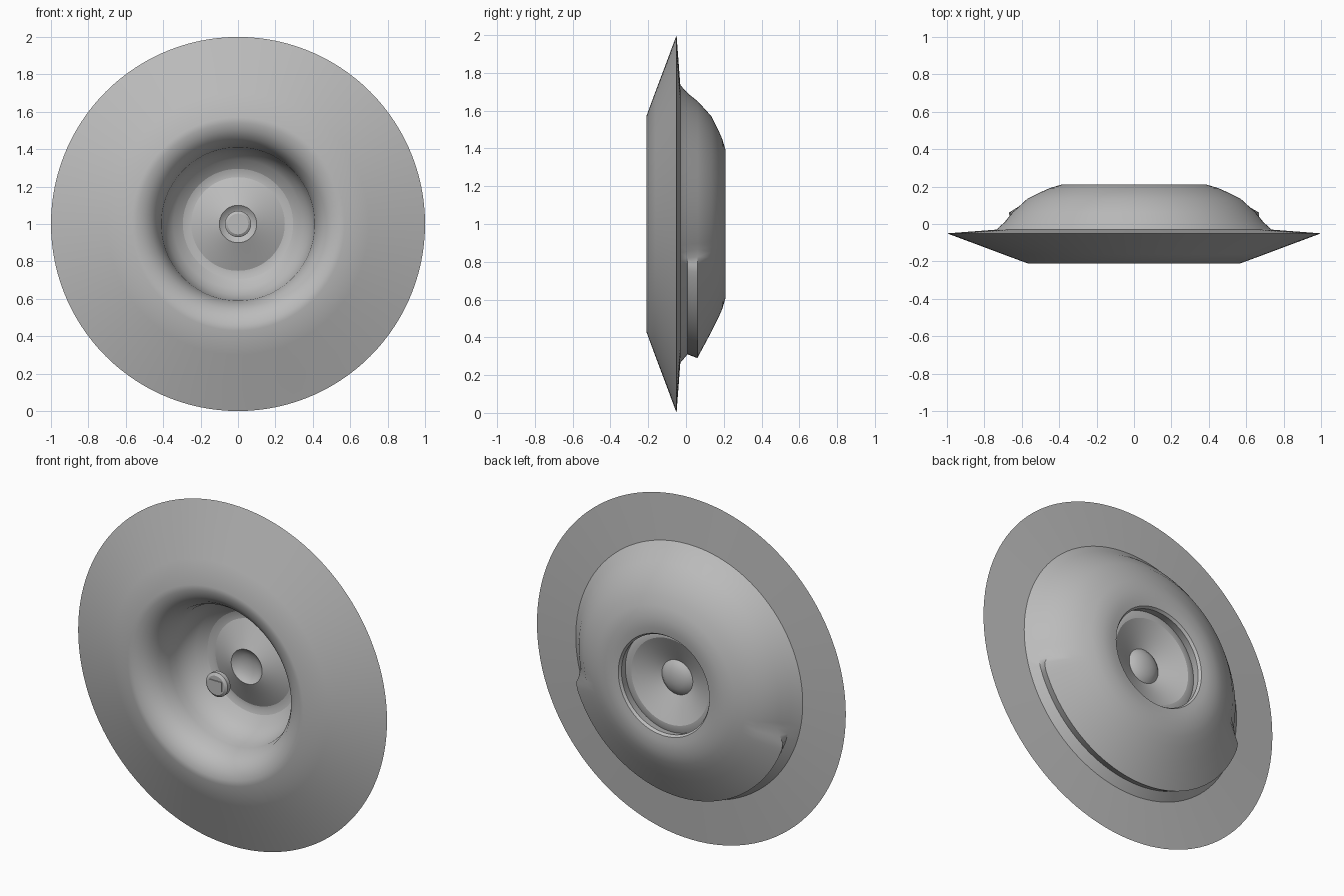
import bpy, bmesh, math
from mathutils import Vector

cube = bpy.data.objects.get("Cube")
if cube:
    bpy.data.objects.remove(cube)

grey = bpy.data.materials.new("plain_grey")
grey.use_nodes = True
COLOUR = (0.5, 0.5, 0.5, 1)
grey.diffuse_color = COLOUR
grey.node_tree.nodes["Principled BSDF"].inputs["Base Color"].default_value = COLOUR
SEGMENTS = 120


def finish(name, bm, angle=32):
    bmesh.ops.recalc_face_normals(bm, faces=bm.faces[:])
    mesh = bpy.data.meshes.new(name)
    bm.to_mesh(mesh)
    bm.free()
    mesh.materials.append(grey)
    ob = bpy.data.objects.new(name, mesh)
    bpy.context.collection.objects.link(ob)
    bpy.ops.object.select_all(action='DESELECT')
    bpy.context.view_layer.objects.active = ob
    ob.select_set(True)
    bpy.ops.object.shade_smooth_by_angle(angle=math.radians(angle))
    return ob


def revolve(name, profile, lower=None, closed=False, angle=32):
    """Spin (radius, y) points about the y axis; lower is the profile below the middle."""
    lower = lower or profile
    bm = bmesh.new()
    rings = []
    for i in range(SEGMENTS):
        a = math.tau * i / SEGMENTS
        # blend into the lower profile over a narrow band
        t = min(1, max(0, (-math.sin(a) - 0.22) / 0.1))
        ring = []
        for p, q in zip(profile, lower):
            r, y = Vector(p).lerp(Vector(q), t)
            ring.append(bm.verts.new((r * math.cos(a), y, 1 + r * math.sin(a))))
        rings.append(ring)
    n = len(profile)
    for i, ring in enumerate(rings):
        nxt = rings[(i + 1) % SEGMENTS]
        for k in range(n if closed else n - 1):
            j = (k + 1) % n
            bm.faces.new((ring[k], ring[j], nxt[j], nxt[k]))
    bmesh.ops.remove_doubles(bm, verts=bm.verts[:], dist=1e-5)
    return finish(name, bm, angle)


# Body: flared flange, rounded crest, throat, basin, rear opening and rear hump
front = [(1, -.05), (.86, -.102), (.7, -.162), (.57, -.21), (.54, -.208),
         (.5, -.195), (.46, -.165), (.43, -.12), (.41, -.05)]
basin = [(.405, 0), (.38, .06), (.345, .105), (.295, .14)]
opening = [(.285, .19), (.295, .205), (.33, .21), (.39, .21)]
hump = [(.45, .192), (.5, .17), (.57, .135)]
shoulder = [(.65, .062), (.69, .012), (.735, -.03)]
lip = [(.71, .06), (.69, .008), (.735, -.03)]
shared = front + basin + opening + hump
revolve("body", shared + shoulder, shared + lip, closed=True)

# Cone with flat surround, and the cap bulging to the rear
revolve("cone", [(.295, .14), (.27, .148), (.25, .148), (.175, .115), (.1, .08)], angle=20)
revolve("dust_cap", [(.1, .08), (.085, .093), (.06, .105), (.03, .112), (0, .114)])

# Small hub on the axis near the front
revolve("hub", [(0, -.205), (.055, -.205), (.07, -.195), (.07, -.17), (0, -.17)])

# Rectangular plate on the hub
bm = bmesh.new()
bmesh.ops.create_cube(bm, size=1)
bmesh.ops.scale(bm, vec=(.08, .008, .056), verts=bm.verts[:])
bmesh.ops.translate(bm, vec=(0, -.206, 1), verts=bm.verts[:])
finish("hub_plate", bm)
